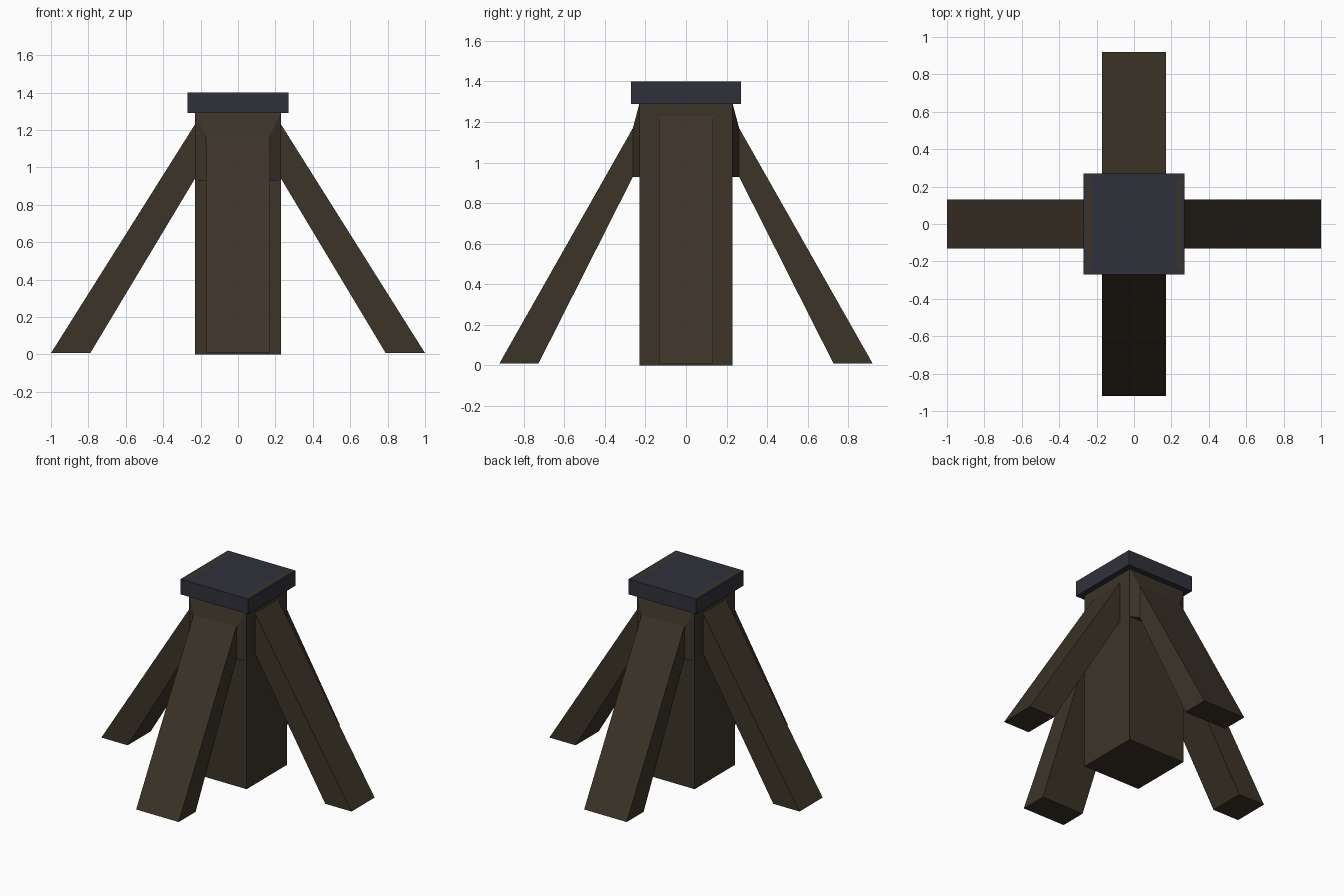
import bpy, bmesh

if "Cube" in bpy.data.objects:
    bpy.data.objects.remove(bpy.data.objects["Cube"])


def material(name, color):
    m = bpy.data.materials.new(name)
    m.diffuse_color = (*color, 1)
    m.use_nodes = True
    m.node_tree.nodes["Principled BSDF"].inputs["Base Color"].default_value = m.diffuse_color
    return m


wood = material("dark_wood", (0.045, 0.034, 0.021))
slate = material("slate", (0.030, 0.030, 0.043))


def finish(bm, name, mats):
    bmesh.ops.recalc_face_normals(bm, faces=bm.faces)
    me = bpy.data.meshes.new(name)
    bm.to_mesh(me)
    bm.free()
    for m in mats:
        me.materials.append(m)
    ob = bpy.data.objects.new(name, me)
    bpy.context.collection.objects.link(ob)
    return ob


def box(half, z0, z1):
    bm = bmesh.new()
    bmesh.ops.create_cube(bm, size=1)
    for v in bm.verts:
        v.co.x *= 2 * half
        v.co.y *= 2 * half
        v.co.z = z1 if v.co.z > 0 else z0
    return bm


def brace(name, axis, sections):
    """Loft sections of (half width, inner out/z, outer out/z), then mirror across the post."""
    bm = bmesh.new()
    rings = []
    for w, (r0, z0), (r1, z1) in sections:
        pts = [(-w, r0, z0), (w, r0, z0), (w, r1, z1), (-w, r1, z1)]
        if axis == 0:
            pts = [(r, s, z) for s, r, z in pts]
        rings.append([bm.verts.new(p) for p in pts])
    for a, b in zip(rings, rings[1:]):
        for i in range(4):
            j = (i + 1) % 4
            bm.faces.new((a[i], a[j], b[j], b[i]))
    bm.faces.new(rings[0])
    bm.faces.new(rings[-1])
    ob = finish(bm, name, [wood])
    mod = ob.modifiers.new("mirror", 'MIRROR')
    mod.use_axis = (axis == 0, axis == 1, False)
    mod.use_clip = False
    mod.use_mirror_merge = False


# Central square post
finish(box(0.23, 0, 1.29), "post", [wood])

# Overhanging cap with narrow wood strips on two sides of its top
bm = box(0.27, 1.29, 1.40)
bm.normal_update()
top = [f for f in bm.faces if f.normal.z > 0.9]
bmesh.ops.inset_region(bm, faces=top, thickness=0.022)
ring = bmesh.ops.inset_region(bm, faces=top, thickness=0.04)["faces"]
for f in ring:
    if abs(f.calc_center_median().x) > 0.1:
        f.material_index = 1
finish(bm, "cap", [slate, wood])

# Narrow braces on the left and right
brace("side_braces", 0, [
    (0.132, (0.23, 0.94), (0.23, 1.23)),
    (0.132, (0.79, 0.007), (1.0, 0.007)),
])

# Wide braces on front and back, flaring into the post at the top
brace("front_back_braces", 1, [
    (0.23, (0.23, 0.93), (0.23, 1.29)),
    (0.17, (0.262, 0.93), (0.262, 1.17)),
    (0.17, (0.727, 0.01), (0.92, 0.01)),
])
